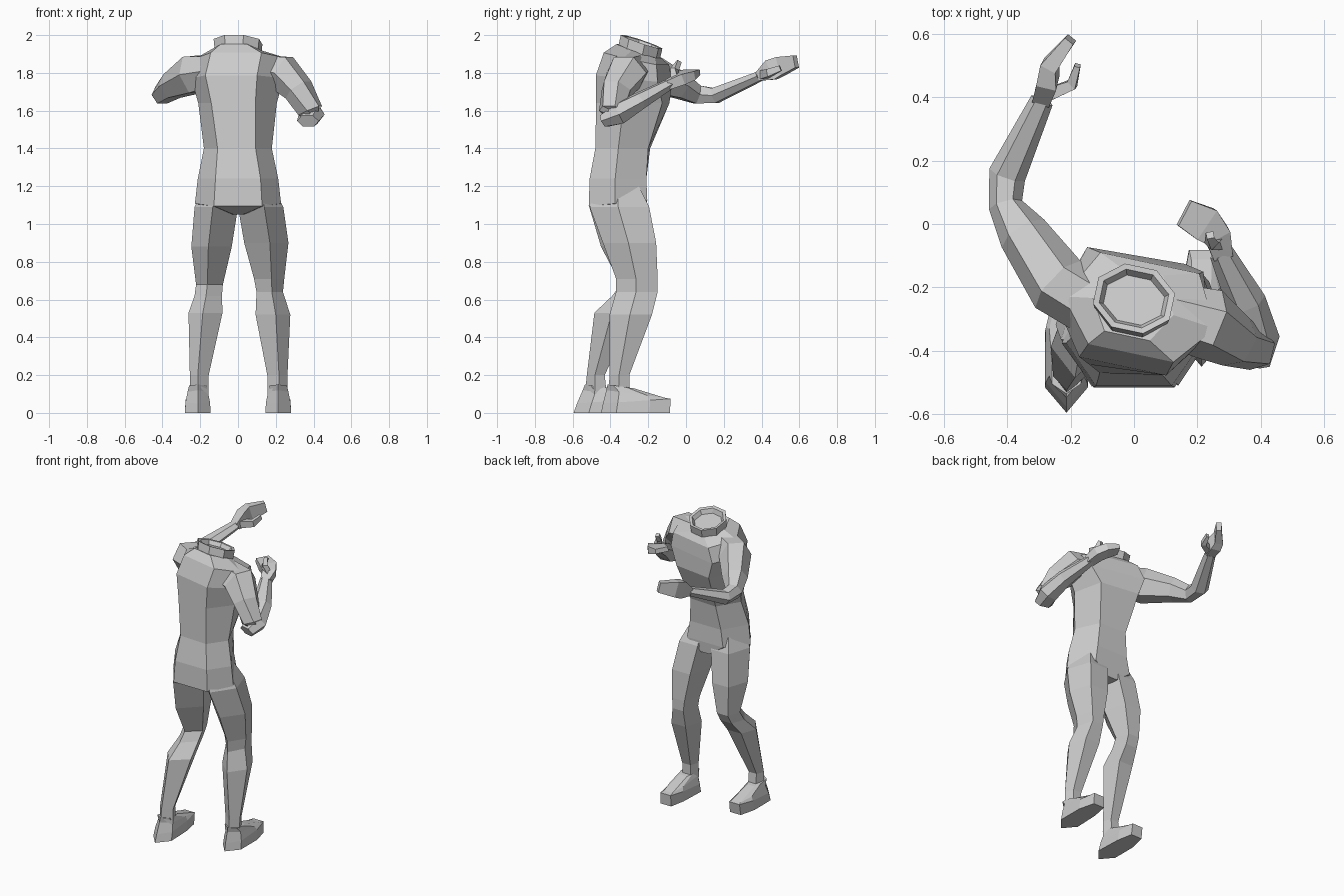
import bpy, math
from mathutils import Vector


def loft(name, rings):
    """Skin a stack of equal-length rings and cap both ends."""
    n = len(rings[0])
    verts = [tuple(p) for r in rings for p in r]
    faces = [(k * n + i, k * n + (i + 1) % n, (k + 1) * n + (i + 1) % n, (k + 1) * n + i)
             for k in range(len(rings) - 1) for i in range(n)]
    faces += [tuple(range(n))[::-1], tuple(range(len(verts) - n, len(verts)))]
    me = bpy.data.meshes.new(name)
    me.from_pydata(verts, [], faces)
    ob = bpy.data.objects.new(name, me)
    bpy.context.collection.objects.link(ob)
    bpy.context.view_layer.objects.active = ob
    bpy.ops.object.mode_set(mode='EDIT')
    bpy.ops.mesh.select_all(action='SELECT')
    bpy.ops.mesh.normals_make_consistent(inside=False)
    bpy.ops.object.mode_set(mode='OBJECT')
    ob.select_set(False)
    return ob


def tube(name, path, n=6):
    """Sweep an n-gon along (x, y, z, side radius, up radius) stations."""
    pts = [Vector(p[:3]) for p in path]
    rings = []
    for i, p in enumerate(path):
        t = (pts[min(i + 1, len(pts) - 1)] - pts[max(i - 1, 0)]).normalized()
        side = t.cross(Vector((0, 0, 1))).normalized()
        up = side.cross(t)
        angs = [math.tau * (k + (0.5 if n == 4 else 0)) / n for k in range(n)]
        f = 1.3 if n == 4 else 1.08
        rings.append([pts[i] + side * math.cos(a) * p[3] * f + up * math.sin(a) * p[4] * f for a in angs])
    return loft(name, rings)


# Torso: six-sided sections (z, cx, cy, half width, half depth, yaw, forward slope, front width)
def hexagon(front):
    return [(-.56, -1), (.56, -1), (1, -.1), (front, 1), (-front, 1), (-1, -.1)]


def section(z, cx, cy, hw, hd, yaw, slope, prof):
    a = math.radians(yaw)
    out = []
    for u, v in prof:
        x, y = u * hw, v * hd
        out.append((cx + x * math.cos(a) - y * math.sin(a),
                    cy + x * math.sin(a) + y * math.cos(a), z + slope * y))
    return out


torso = [(1.05, 0, -.31, .04, .10, 0, 0, .8),
         (1.11, 0, -.36, .228, .155, 0, .1, .6),
         (1.24, 0, -.36, .213, .15, 0, 0, .55),
         (1.40, 0, -.335, .18, .14, -3, 0, .55),
         (1.64, 0, -.283, .21, .178, -8, 0, .65),
         (1.77, 0, -.28, .25, .172, -12, -.1, .75),
         (1.875, .02, -.265, .245, .145, -12, -.22, .65),
         (1.915, 0, -.25, .13, .105, -12, -.35, .55)]
loft("torso", [section(*s[:7], hexagon(s[7])) for s in torso])

# Neck collar with a recessed opening
OCT = [(math.cos(math.tau * (k + .5) / 8) * 1.05, math.sin(math.tau * (k + .5) / 8) * 1.05) for k in range(8)]
collar = [(1.90, 0, -.25, .12, .105, -12, -.35), (1.965, 0, -.235, .127, .105, -12, -.35),
          (1.962, 0, -.235, .108, .088, -12, -.35), (1.935, 0, -.24, .095, .075, -12, -.35)]
loft("neck_collar", [section(*s, OCT) for s in collar])


# Legs: five-sided with a ridge down the back (z, inner x, outer x, back y, front y)
def leg(name, s, rows):
    def ring(z, xi, xo, y0, y1):
        w, d = xo - xi, y1 - y0
        prof = [(.58, 0), (1, .48), (.78, 1), (.2, 1), (0, .45)]
        return [(s * (xi + w * u), y0 + d * v, z) for u, v in prof]
    loft(name, [ring(*r) for r in rows])


leg("left_leg", -1, [(1.20, .02, .18, -.47, -.25), (1.09, .0, .23, -.512, -.205),
                     (.88, .033, .247, -.45, -.175), (.68, .08, .222, -.345, -.18),
                     (.62, .085, .23, -.39, -.21), (.53, .082, .262, -.485, -.28),
                     (.20, .155, .255, -.525, -.43), (.10, .155, .255, -.535, -.42)])
leg("right_leg", 1, [(1.20, .02, .18, -.47, -.25), (1.09, .0, .24, -.51, -.195),
                     (.90, .033, .267, -.44, -.158), (.71, .085, .245, -.37, -.15),
                     (.64, .098, .238, -.37, -.15), (.52, .093, .277, -.405, -.18),
                     (.20, .155, .262, -.405, -.30), (.10, .155, .262, -.41, -.30)])


# Feet: pointed heel, flat toe; the heel slants in by "slant" towards the ankle
def foot(name, s, heel, slant):
    def ring(zh, zt, inset, length, shift):
        prof = [(.5, 0), (1, .22), (1, .7), (.8, 1), (.2, 1), (.05, .7), (0, .22)]
        return [(s * (.213 + (.136 - 2 * inset) * (u - .5)), heel + shift * slant + length * v,
                 zh + (zt - zh) * v) for u, v in prof]
    loft(name, [ring(0, 0, 0, .365, 0), ring(.05, .075, .003, .358, .3),
                ring(.12, .08, .014, .31, .8), ring(.15, .13, .022, .14, 1)])


foot("left_foot", -1, -.595, .06)
foot("right_foot", 1, -.45, .035)

# Left arm, reaching forward
tube("left_upper_arm", [(-.10, -.27, 1.815, .095, .08), (-.24, -.19, 1.79, .095, .105),
                        (-.35, -.03, 1.73, .074, .07), (-.405, .06, 1.685, .05, .052),
                        (-.40, .155, 1.68, .055, .043), (-.29, .39, 1.782, .034, .027)])
tube("left_hand", [(-.292, .385, 1.78, .03, .025), (-.272, .45, 1.815, .035, .06),
                   (-.265, .50, 1.835, .029, .055), (-.20, .582, 1.86, .018, .036)], 4)
tube("left_thumb", [(-.265, .41, 1.79, .022, .025), (-.195, .44, 1.80, .018, .022),
                    (-.178, .50, 1.825, .01, .016)], 4)

# Right arm, bent with the hand raised in front of the chest
tube("right_upper_arm", [(.10, -.28, 1.82, .09, .08), (.235, -.315, 1.80, .105, .098),
                         (.32, -.37, 1.71, .08, .075), (.382, -.395, 1.60, .062, .065),
                         (.38, -.385, 1.565, .04, .04)])
tube("right_forearm", [(.37, -.435, 1.545, .055, .035), (.39, -.36, 1.58, .064, .058),
                       (.355, -.25, 1.65, .058, .045), (.275, -.09, 1.74, .036, .028)])
tube("right_hand", [(.28, -.10, 1.735, .033, .027), (.262, -.035, 1.765, .045, .032),
                    (.225, .0, 1.785, .06, .026), (.158, .035, 1.805, .048, .016)], 4)
tube("right_thumb", [(.265, -.06, 1.76, .022, .022), (.245, -.06, 1.82, .018, .018),
                     (.24, -.035, 1.862, .013, .013)], 4)
